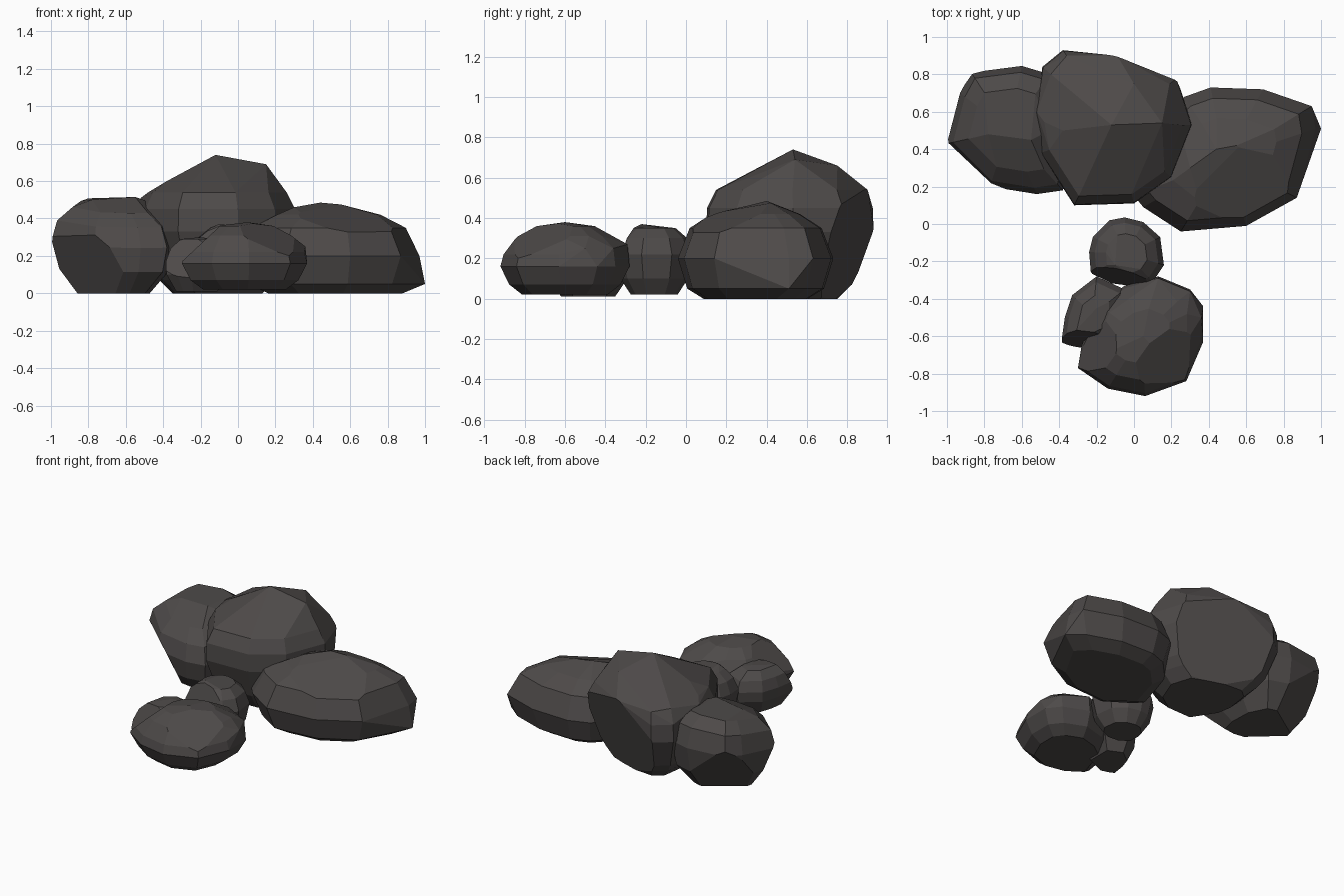
import bpy
import bmesh
import math
from mathutils import Vector

default_cube = bpy.data.objects.get("Cube")
if default_cube:
    bpy.data.objects.remove(default_cube, do_unlink=True)

# One dark stone colour for every boulder
stone = bpy.data.materials.new("dark_stone")
stone.use_nodes = True
stone_colour = (.075, .068, .066, 1)
stone.diffuse_color = stone_colour
shader = stone.node_tree.nodes["Principled BSDF"]
shader.inputs["Base Color"].default_value = stone_colour
shader.inputs["Roughness"].default_value = .9


def boulder(name, outline, rings, crest, cuts, tilt=0):
    """Chiselled stone: an outline stacked as (height, scale) rings, wrapped in a hull.

    Crest points shape the top, cuts are (point, outward direction) planes that
    split off flat faces, and tilt lifts the rear of the rings.
    """
    points = [Vector(p) for p in outline]
    low = Vector((min(p.x for p in points), min(p.y for p in points)))
    high = Vector((max(p.x for p in points), max(p.y for p in points)))
    centre = (low + high) / 2

    bm = bmesh.new()
    for height, scale in rings:
        for p in points:
            offset = (p - centre) * scale
            flat = centre + offset
            bm.verts.new((flat.x, flat.y, height * (1 + tilt * offset.y)))
    for p in crest:
        bm.verts.new(p)

    hull = bmesh.ops.convex_hull(bm, input=bm.verts[:])
    spare = set(hull["geom_interior"]) | set(hull["geom_unused"])
    loose = [v for v in spare if isinstance(v, bmesh.types.BMVert)]
    bmesh.ops.delete(bm, geom=loose, context="VERTS")

    # Split off the flat faces and close the stone again
    for point, direction in cuts:
        bmesh.ops.bisect_plane(bm, geom=bm.verts[:] + bm.edges[:] + bm.faces[:],
                               plane_co=point, plane_no=Vector(direction).normalized(),
                               clear_outer=True)
        bmesh.ops.holes_fill(bm, edges=bm.edges[:], sides=0)

    # Merge nearly level neighbours into larger flat facets
    bmesh.ops.dissolve_limit(bm, angle_limit=math.radians(9),
                             verts=bm.verts[:], edges=bm.edges[:])
    bmesh.ops.recalc_face_normals(bm, faces=bm.faces[:])

    mesh = bpy.data.meshes.new(name)
    bm.to_mesh(mesh)
    bm.free()
    mesh.materials.append(stone)
    rock = bpy.data.objects.new(name, mesh)
    bpy.context.collection.objects.link(rock)


# Large boulders at the back
boulder(
    "back_right_boulder",
    outline=[(-1, .43), (-.93, .7), (-.87, .81), (-.6, .845), (-.45, .8), (-.35, .6),
             (-.34, .35), (-.38, .18), (-.52, .16), (-.77, .2), (-.95, .38)],
    rings=[(0, .6), (.13, .92), (.28, 1), (.4, .9), (.47, .65)],
    crest=[(-.78, .48, .5), (-.55, .45, .515), (-.45, .5, .48)],
    cuts=[((-.98, .4, .34), (-.6, -.65, -.4)),
          ((-.87, .81, .36), (-.5, .75, -.6))],
    tilt=.4,
)
boulder(
    "back_centre_boulder",
    outline=[(-.52, .7), (-.49, .84), (-.38, .93), (-.09, .91), (.23, .78), (.31, .53),
             (.2, .25), (0, .11), (-.32, .1), (-.38, .18), (-.5, .38), (-.53, .55)],
    rings=[(0, .57), (.07, .74), (.13, .84), (.33, 1), (.45, .99), (.54, .88)],
    crest=[(-.12, .53, .74), (.15, .54, .69), (0, .75, .66), (-.38, .5, .6),
           (-.36, .9, .53), (-.09, .9, .54), (-.52, .6, .51)],
    cuts=[((.22, .78, .5), (.3, .92, -.28))],
)
boulder(
    "back_left_boulder",
    outline=[(.97, .51), (.95, .63), (.69, .72), (.41, .73), (.27, .68), (.1, .5),
             (0, .15), (.05, .09), (.25, -.04), (.6, -.01), (.87, .14)],
    rings=[(0, .67), (.05, .88), (.2, 1), (.35, .85), (.42, .57)],
    crest=[(.44, .4, .485), (.55, .42, .475), (.3, .3, .46), (1, .51, .05), (.88, .45, 0)],
    cuts=[((.5, .4, .48), (.2, -.37, 1))],
)

# Small stones at the front
boulder(
    "front_stone",
    outline=[(-.3, -.77), (-.14, -.88), (.06, -.92), (.28, -.84), (.37, -.63), (.37, -.44),
             (.3, -.35), (.13, -.28), (-.05, -.33), (-.19, -.43), (-.28, -.65)],
    rings=[(.02, .66), (.07, .86), (.16, 1), (.22, .95), (.31, .74), (.36, .46)],
    crest=[(.05, -.6, .38), (.36, -.5, .25), (.3, -.36, .25), (.13, -.29, .27)],
    cuts=[((.135, -.615, .36), (.45, -.45, 1)),
          ((-.3, -.77, .17), (-.7, 0, .75))],
)
boulder(
    "middle_stone",
    outline=[(-.24, -.15), (-.22, -.07), (-.13, .02), (-.05, .035), (.05, .01), (.14, -.07),
             (.16, -.22), (.1, -.31), (0, -.35), (-.13, -.34), (-.23, -.27)],
    rings=[(.02, .6), (.1, .87), (.22, 1), (.3, .85), (.35, .55)],
    crest=[(-.1, -.22, .37)],
    cuts=[((-.13, -.24, .33), (-.2, -.9, .3))],
)
boulder(
    "side_stone",
    outline=[(-.39, -.64), (-.37, -.5), (-.33, -.38), (-.2, -.28), (-.05, -.35),
             (-.05, -.6), (-.25, -.69), (-.33, -.67)],
    rings=[(.01, .65), (.1, .95), (.17, 1), (.24, .85), (.29, .5)],
    crest=[(-.2, -.45, .3)],
    cuts=[((-.3, -.6, .22), (-.1, -.9, .4))],
)
